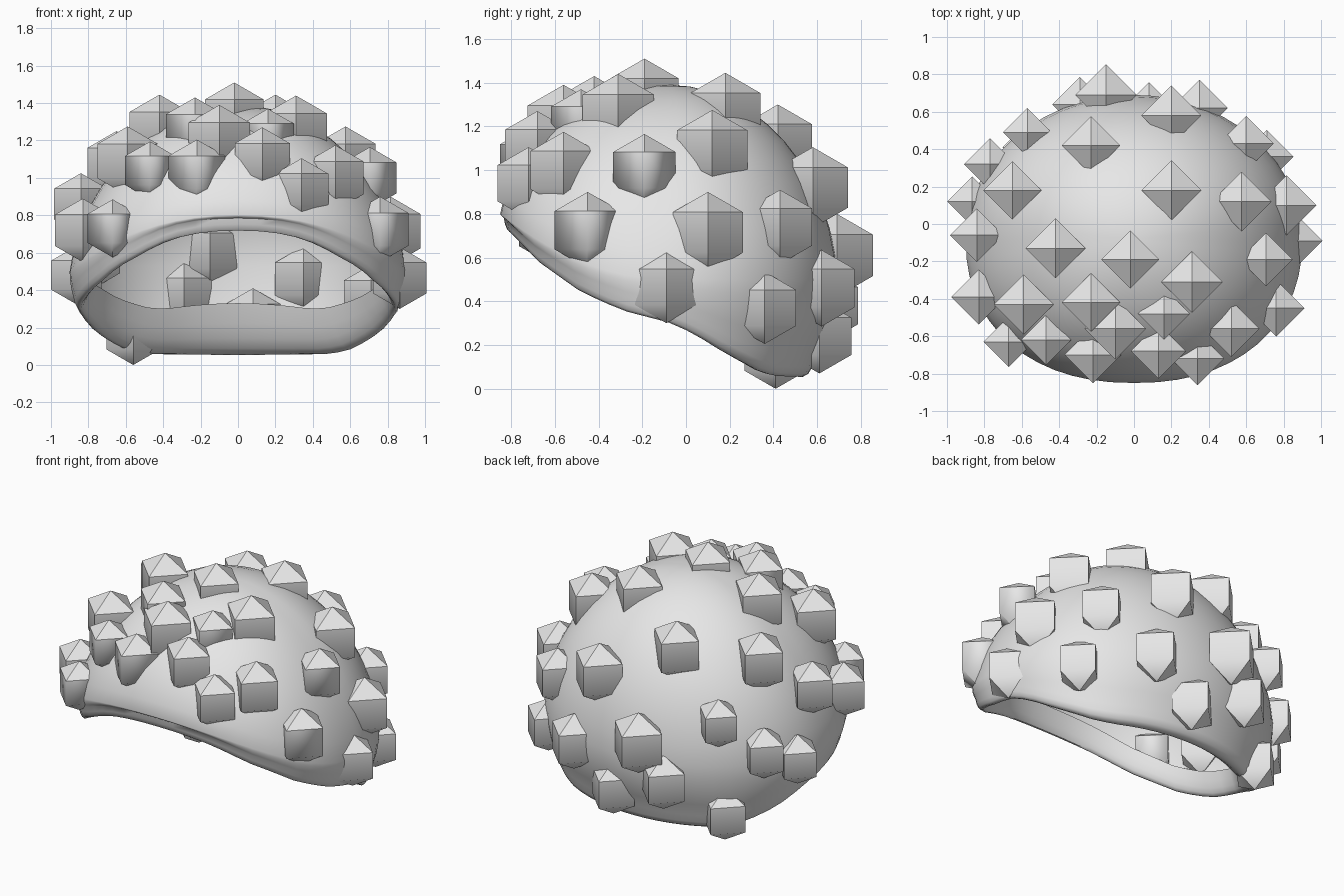
import bpy, bmesh
from math import sin, cos, pi, copysign

cube = bpy.data.objects.get("Cube")
if cube:
    bpy.data.objects.remove(cube, do_unlink=True)

grey = bpy.data.materials.new("light_grey")
grey.use_nodes = True
grey.diffuse_color = (0.8, 0.8, 0.8, 1)
grey.node_tree.nodes["Principled BSDF"].inputs["Base Color"].default_value = (0.8, 0.8, 0.8, 1)


def make_object(name, bm):
    mesh = bpy.data.meshes.new(name)
    bm.to_mesh(mesh)
    bm.free()
    mesh.materials.append(grey)
    obj = bpy.data.objects.new(name, mesh)
    bpy.context.collection.objects.link(obj)
    return obj


def lerp(a, b, t):
    return a + (b - a) * t


# Height of the rim, from the front (-1) to the back (+1)
RIM = [(-1, .735), (-.95, .7), (-.82, .6), (-.55, .46), (-.29, .375), (0, .32),
       (.15, .27), (.36, .18), (.5, .13), (.63, .085), (.75, .06), (1, .05)]


def rim_height(f):
    for (a, za), (b, zb) in zip(RIM, RIM[1:]):
        if f <= b:
            return lerp(za, zb, (f - a) / (b - a))
    return RIM[-1][1]


def shell_profile(f):
    """(radius, height) pairs: outer dome, rolled rim, thin inner dome."""
    back = max(f, 0)
    equator = .5 + .3 * max(-f, 0) ** 2
    low = rim_height(f)
    edge = .98 - .11 * back
    lip = .87 - .29 * back
    start = low + .05 + .05 * back
    end = low + .12 + .16 * back
    slim = .055 - .04 * back
    points = []
    for i in range(13):
        t = i / 12 * pi / 2
        points.append((sin(t) - slim * sin(2 * t), equator + (1.39 - equator) * cos(t)))
    for i in range(1, 5):
        t = i / 4
        points.append((lerp(1, edge, t * t), lerp(equator, start, t)))
    for i in range(1, 9):
        t = i / 8
        a, b, c, d = (1 - t) ** 3, 3 * t * (1 - t) ** 2, 3 * t * t * (1 - t), t ** 3
        points.append((a * edge + b * (edge - .02) + c * lerp(lip, edge, .35) + d * lip,
                       a * start + (b + c) * (low - .05) + d * end))
    # Hollow behind the lip, then the inner wall
    wall = equator + .03
    points.append((.93, end - .02))
    for i in range(9):
        t = i / 8 * pi / 2
        points.append((.975 * (cos(t) - slim * sin(2 * t)), wall + (1.365 - wall) * sin(t)))
    return points


# Cap: a thin open dome with a rolled rim and a raised front edge
bm = bmesh.new()
SIDES = 56
columns = []
for i in range(SIDES):
    a = 2 * pi * i / SIDES
    s, c = sin(a), cos(a)
    power = .9 if c < 0 else 1
    x = .9 * copysign(abs(s) ** power, s)
    f = copysign(abs(c) ** power, c)
    columns.append([bm.verts.new((x * r, -.08 + .77 * f * r, z)) for r, z in shell_profile(f)])
for i, col in enumerate(columns):
    nxt = columns[(i + 1) % SIDES]
    for j in range(len(col) - 1):
        bm.faces.new((col[j], nxt[j], nxt[j + 1], col[j + 1]))
bmesh.ops.remove_doubles(bm, verts=bm.verts, dist=.0005)
bmesh.ops.recalc_face_normals(bm, faces=bm.faces)
cap = make_object("cap", bm)
bpy.ops.object.select_all(action="DESELECT")
cap.select_set(True)
bpy.context.view_layer.objects.active = cap
bpy.ops.object.shade_smooth_by_angle(angle=pi / 4)


# Curls: four-sided prisms with pointed ends, soft along the lower ring
def curl(name, x, y, z, radius, rounded=False):
    bm = bmesh.new()
    bmesh.ops.create_uvsphere(bm, u_segments=4, v_segments=3, radius=radius)
    for f in bm.faces:
        f.smooth = True
    for e in bm.edges:
        p, q = (v.co.z / radius for v in e.verts)
        lower_ring = abs(p - q) < .1 and p < 0
        upright = abs(p - q) > .9
        e.smooth = lower_ring or (rounded and upright)
    bmesh.ops.translate(bm, verts=bm.verts, vec=(x, y, z))
    make_object(name, bm)


CURLS = {
    "back_curl": [(-.29, .64, .38, .17), (-.15, .69, .61, .19), (.08, .61, .24, .17),
                  (.2, .58, .92, .185), (.35, .62, .46, .175), (-.57, .49, .77, .15),
                  (-.23, .42, 1.12, .18), (-.56, .41, .165, .165)],
    "side_curl": [(-.77, .32, .57, .16), (.6, .43, .74, .17), (.71, .36, .37, .165),
                  (-.65, .18, 1.07, .18), (-.865, .12, .48, .155), (.575, .12, 1.09, .185),
                  (.815, .1, .715, .185), (.865, -.09, .465, .165), (-.84, -.06, .86, .165),
                  (-.83, -.39, .72, .17)],
    "crown_curl": [(.2, .18, 1.26, .185), (-.42, -.13, 1.26, .185), (-.02, -.19, 1.33, .18),
                   (.31, -.31, 1.25, .19), (-.59, -.43, 1.09, .185), (-.1, -.56, 1.2, .19)],
    "front_curl": [(.52, -.56, 1, .175), (.13, -.68, 1.1, .17), (.34, -.72, .94, .165)],
    "rounded_curl": [(.705, -.19, 1, .165), (.76, -.45, .725, .175), (-.67, -.63, .73, .155),
                     (-.47, -.62, 1.04, .155), (-.22, -.7, 1.03, .175),
                     (-.23, -.42, 1.25, .18), (.16, -.48, 1.21, .16)],
}
for group, places in CURLS.items():
    for n, place in enumerate(places, 1):
        curl(f"{group}_{n}", *place, rounded=group == "rounded_curl")
